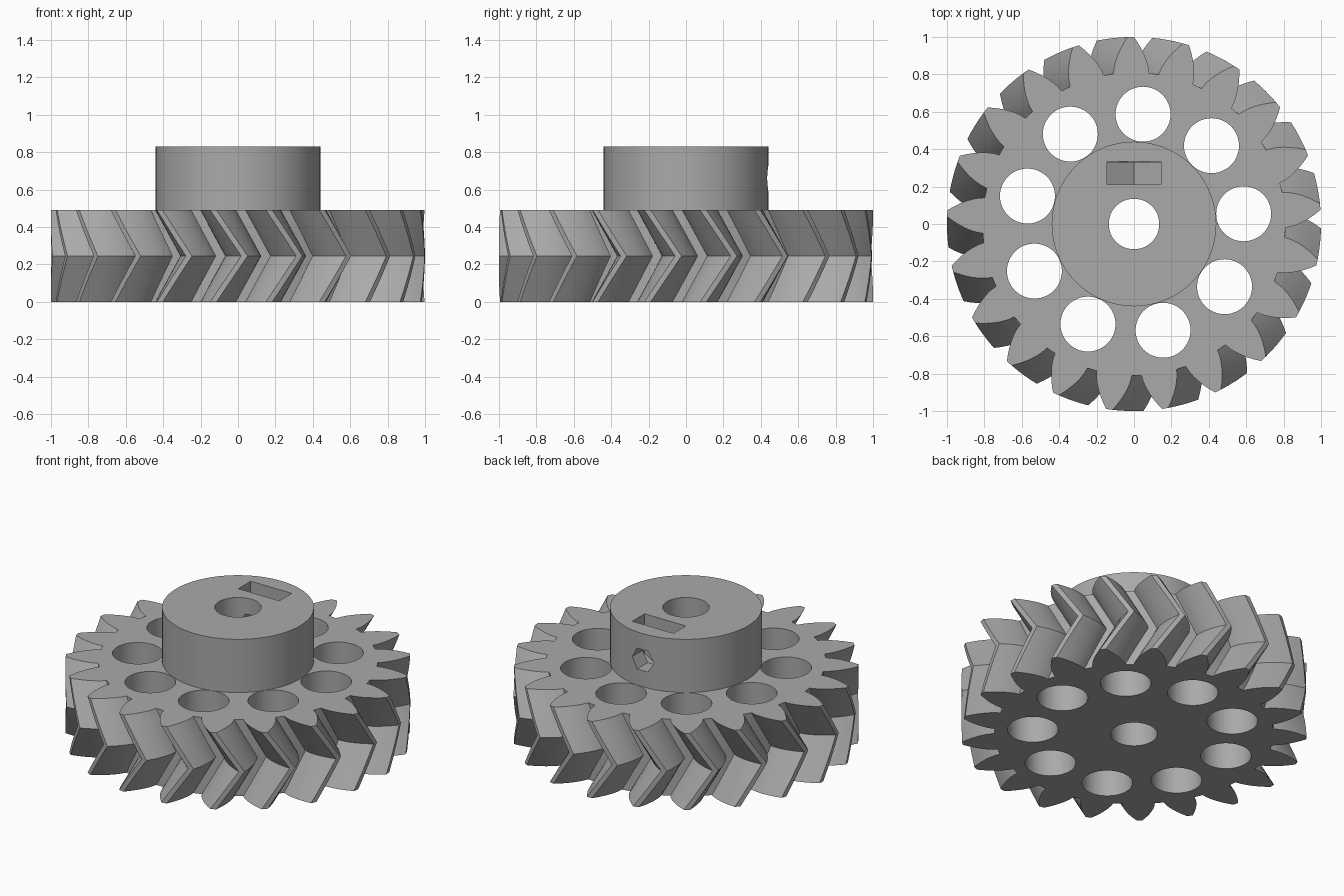
import bpy, bmesh, math
from mathutils import Matrix

if "Cube" in bpy.data.objects:
    bpy.data.objects.remove(bpy.data.objects["Cube"])

TEETH, OUTER, ROOT = 21, 1.0, 0.81
GEAR_H, HUB_TOP = 0.49, 0.83
TWIST = math.radians(200 / TEETH)
PHASE = math.radians(5.3)
PITCH_R = OUTER / (1 + 2 / TEETH)
BASE_R = PITCH_R * math.cos(math.radians(28))
SCREW_Z = (GEAR_H + HUB_TOP) / 2


def new_object(name, bm):
    bmesh.ops.recalc_face_normals(bm, faces=bm.faces)
    mesh = bpy.data.meshes.new(name)
    bm.to_mesh(mesh)
    bm.free()
    obj = bpy.data.objects.new(name, mesh)
    bpy.context.collection.objects.link(obj)
    return obj


def cylinder(name, r, z0, z1, sides=64, x=0, y=0, matrix=None):
    bm = bmesh.new()
    bmesh.ops.create_cone(bm, cap_ends=True, segments=sides, radius1=r, radius2=r,
                          depth=z1 - z0, matrix=Matrix.Translation((x, y, (z0 + z1) / 2)))
    if matrix:
        bmesh.ops.transform(bm, matrix=matrix, verts=bm.verts)
    return new_object(name, bm)


def box(name, lo, hi):
    bm = bmesh.new()
    size = [b - a for a, b in zip(lo, hi)]
    mid = [(a + b) / 2 for a, b in zip(lo, hi)]
    bmesh.ops.create_cube(bm, size=1, matrix=Matrix.Translation(mid) @ Matrix.Diagonal((*size, 1)))
    return new_object(name, bm)


def involute(r):
    a = math.acos(min(1, BASE_R / r))
    return math.tan(a) - a


def tooth_profile():
    """Polar outline (radius, angle) of all involute teeth."""
    radii = [ROOT + (OUTER - ROOT) * i / 6 for i in range(7)]
    half = [math.pi / 2 / TEETH + involute(PITCH_R) - involute(r) for r in radii]
    one = [(r, -h) for r, h in zip(radii, half)] + [(r, h) for r, h in zip(radii[::-1], half[::-1])]
    return [(r, a + 2 * math.pi * t / TEETH + PHASE) for t in range(TEETH) for r, a in one]


def herringbone(name):
    bm = bmesh.new()
    steps, rings = 8, []
    for s in range(steps + 1):
        t = s / steps
        turn = TWIST * (1 - abs(2 * t - 1))
        rings.append([bm.verts.new((r * math.cos(a + turn), r * math.sin(a + turn), GEAR_H * t))
                      for r, a in tooth_profile()])
    n = len(rings[0])
    for low, high in zip(rings, rings[1:]):
        for i in range(n):
            j = (i + 1) % n
            bm.faces.new((low[i], low[j], high[j], high[i]))
    bm.faces.new(rings[0][::-1])
    bm.faces.new(rings[-1])
    return new_object(name, bm)


def boolean(target, tool, operation):
    mod = target.modifiers.new(operation, 'BOOLEAN')
    mod.operation, mod.solver, mod.object = operation, 'EXACT', tool
    bpy.context.view_layer.objects.active = target
    bpy.ops.object.modifier_apply(modifier=mod.name)
    bpy.data.objects.remove(tool)


# Toothed wheel with raised hub
gear = herringbone("herringbone_gear")
boolean(gear, cylinder("hub", 0.44, 0.3, HUB_TOP, 96), 'UNION')

# Centre bore and ring of lightening holes
boolean(gear, cylinder("bore", 0.135, -0.1, 1, 48), 'DIFFERENCE')
for i in range(9):
    a = PHASE + 2 * math.pi * i / 9
    boolean(gear, cylinder("round_hole", 0.147, -0.1, 0.7 - 0.15, 48,
                           0.589 * math.cos(a), 0.589 * math.sin(a)), 'DIFFERENCE')

# Nut trap: slot from the top ending in a hexagon with its point down
boolean(gear, box("nut_slot", (-0.145, 0.21, SCREW_Z), (0.145, 0.335, 1)), 'DIFFERENCE')
to_y = Matrix.Translation((0, 0, SCREW_Z)) @ Matrix.Rotation(-math.pi / 2, 4, 'X')
hexagon = Matrix.Rotation(math.pi / 6, 4, 'Z')
nut = cylinder("nut_seat", 0.1674, 0.21, 0.33, 6)
# create_cone puts its first corner on the y axis, which becomes vertical here
nut.data.transform(to_y)
boolean(gear, nut, 'DIFFERENCE')

# Six-sided set screw hole from the bore to the back of the hub
boolean(gear, cylinder("screw_hole", 0.077, 0.0, 0.6, 6, matrix=to_y @ hexagon), 'DIFFERENCE')

# Finish
grey = bpy.data.materials.new("plain grey")
grey.diffuse_color = (0.4, 0.4, 0.4, 1)
grey.use_nodes = True
grey.node_tree.nodes["Principled BSDF"].inputs["Base Color"].default_value = grey.diffuse_color
gear.data.materials.clear()
gear.data.materials.append(grey)
bpy.ops.object.select_all(action='DESELECT')
gear.select_set(True)
bpy.context.view_layer.objects.active = gear
bpy.ops.object.shade_smooth_by_angle(angle=math.radians(25))
